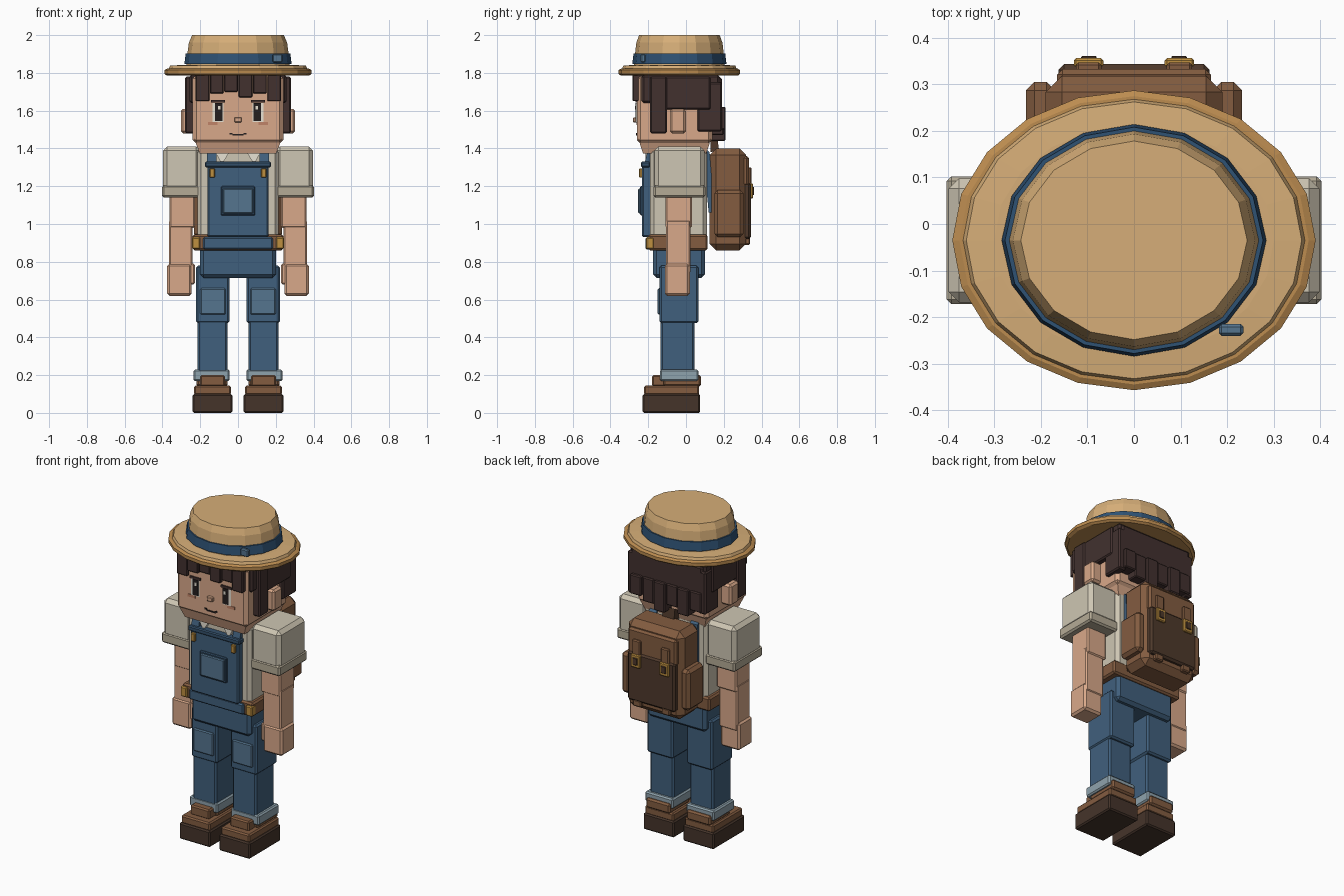
import bpy, bmesh, math

if "Cube" in bpy.data.objects:
    bpy.data.objects.remove(bpy.data.objects["Cube"])

# ---------- helpers ----------
def mat(name, hexa):
    c = [int(hexa[i:i + 2], 16) / 255 for i in (0, 2, 4)]
    m = bpy.data.materials.new(name)
    m.diffuse_color = [((v + .055) / 1.055) ** 2.4 if v > .04 else v / 12.92 for v in c] + [1]
    m.use_nodes = True
    m.node_tree.nodes["Principled BSDF"].inputs["Base Color"].default_value = m.diffuse_color
    return m

SKIN = mat("skin", "D9A98A"); SKIN_D = mat("skin_shade", "C08468")
HAIR = mat("hair", "42312F"); STRAW = mat("straw", "D6AE78"); STRAW_D = mat("straw_edge", "BC8C50")
BAND = mat("hat_band", "2F5274"); DENIM = mat("denim", "40607D"); DENIM_L = mat("denim_light", "55758F")
DENIM_D = mat("denim_dark", "34506B"); TURN = mat("turn_up", "8FA3AD")
SHIRT = mat("shirt", "CEC6B3"); SHIRT_D = mat("shirt_hem", "B5AB96"); WHITE = mat("white", "E8E2D4")
LEATHER = mat("leather", "835C40"); LEATHER_D = mat("dark_leather", "4E392B")
SOLE = mat("sole", "45342A"); GOLD = mat("brass", "BF9040"); DARK = mat("dark", "241E1E")

def finish(name, bm, material, mirror):
    bmesh.ops.recalc_face_normals(bm, faces=bm.faces)
    me = bpy.data.meshes.new(name)
    bm.to_mesh(me); bm.free()
    me.materials.append(material)
    ob = bpy.data.objects.new(name, me)
    bpy.context.collection.objects.link(ob)
    if mirror:
        ob.modifiers.new("mirror", 'MIRROR').use_axis[0] = True
    return ob

def box(name, x, y, z, material, bevel=0, mirror=False, low=1, high=1):
    """Box from ranges; low/high scale the bottom/top face about its centre."""
    bm = bmesh.new()
    bmesh.ops.create_cube(bm, size=1)
    cx, cy, cz = [(r[0] + r[1]) / 2 for r in (x, y, z)]
    for v in bm.verts:
        k = high if v.co.z > 0 else low
        v.co = (cx + v.co.x * (x[1] - x[0]) * k, cy + v.co.y * (y[1] - y[0]) * k,
                cz + v.co.z * (z[1] - z[0]))
    if bevel:
        bmesh.ops.bevel(bm, geom=bm.edges[:], offset=bevel, segments=1, affect='EDGES')
    return finish(name, bm, material, mirror)

def sym(name, w, *a, **k):
    return box(name, (-w, w), *a, **k)

def pair(name, *a, **k):
    return box(name, *a, mirror=True, **k)

def prism(name, pts, axis, a, b, material, mirror=False):
    """Extrude a flat outline along x (points y,z) or y (points x,z)."""
    bm = bmesh.new()
    place = (lambda p, t: (t, p[0], p[1])) if axis == 'x' else (lambda p, t: (p[0], t, p[1]))
    A = [bm.verts.new(place(p, a)) for p in pts]
    B = [bm.verts.new(place(p, b)) for p in pts]
    bm.faces.new(A); bm.faces.new(B)
    for i in range(len(pts)):
        j = (i + 1) % len(pts)
        bm.faces.new((A[i], A[j], B[j], B[i]))
    return finish(name, bm, material, mirror)

def lathe(name, prof, n, squash, material, cy=-.035):
    """Elliptical stack of rings (radius, z), capped at both ends."""
    bm = bmesh.new()
    rings = [[bm.verts.new((r * math.cos(t), cy + r * squash * math.sin(t), z))
              for t in (2 * math.pi * i / n for i in range(n))] for r, z in prof]
    for p, q in zip(rings, rings[1:]):
        for i in range(n):
            j = (i + 1) % n
            bm.faces.new((p[i], p[j], q[j], q[i]))
    bm.faces.new(rings[0]); bm.faces.new(rings[-1])
    return finish(name, bm, material, False)

# ---------- boots ----------
pair("boot_sole", (.03, .24), (-.23, .075), (0, .1), SOLE, bevel=.008)
pair("boot_upper", (.038, .232), (-.222, .07), (.095, .145), LEATHER, bevel=.008)
pair("boot_tongue", (.07, .2), (-.18, -.06), (.14, .2), LEATHER, bevel=.008)
pair("boot_shaft", (.055, .22), (-.12, .08), (.14, .2), LEATHER, bevel=.01)

# ---------- legs ----------
pair("trouser_turn_up", (.045, .235), (-.137, .065), (.168, .23), TURN, bevel=.008)
pair("lower_leg", (.055, .215), (-.135, .045), (.2, .52), DENIM, bevel=.01)
pair("upper_leg", (.045, .222), (-.14, .065), (.475, .78), DENIM, bevel=.01)
pair("knee_patch", (.065, .2), (-.15, -.13), (.52, .66), DENIM_L, bevel=.006)

# ---------- hips and belt ----------
sym("hips", .2, (-.175, .1), (.715, .93), DENIM, bevel=.018)
sym("waist_panel", .185, (-.215, -.16), (.865, .93), DENIM, bevel=.008)
sym("belt", .24, (-.2, .115), (.86, .945), LEATHER, bevel=.01)
pair("belt_clasp", (.2, .243), (-.213, -.17), (.868, .93), GOLD, bevel=.006)

# ---------- torso ----------
sym("shirt_body", .215, (-.19, .11), (.92, 1.4), SHIRT, bevel=.02)
sym("overall_bib", .162, (-.232, -.18), (.93, 1.32), DENIM, bevel=.008)
sym("bib_hem", .175, (-.238, -.19), (1.3, 1.33), DENIM_D, bevel=.006)
sym("bib_pocket_border", .09, (-.243, -.22), (1.045, 1.2), DENIM_D, bevel=.005)
sym("bib_pocket", .08, (-.253, -.23), (1.055, 1.188), DENIM_L, bevel=.005)
pair("bib_buckle", (.122, .15), (-.248, -.225), (1.245, 1.295), GOLD, bevel=.004)
prism("overall_strap", [(-.225, 1.3), (-.205, 1.38), (-.17, 1.412), (.09, 1.412), (.125, 1.38),
      (.15, 1.06), (.12, 1.06), (.09, 1.385), (-.17, 1.385), (-.19, 1.3)],
      'x', .115, .165, DENIM, True)
sym("neck", .11, (-.14, .06), (1.33, 1.42), SKIN)
prism("collar_point", [(.04, 1.39), (.125, 1.39), (.085, 1.315)], 'y', -.215, -.18, WHITE, True)

# ---------- arms ----------
pair("sleeve", (.2, .398), (-.168, .098), (1.18, 1.41), SHIRT, bevel=.022)
pair("sleeve_cuff", (.2, .402), (-.172, .102), (1.14, 1.205), SHIRT_D, bevel=.01)
pair("upper_arm", (.228, .362), (-.108, .032), (.98, 1.17), SKIN, bevel=.008)
pair("forearm", (.24, .365), (-.105, .025), (.74, 1.02), SKIN, bevel=.008)
pair("hand", (.245, .375), (-.112, .02), (.62, .79), SKIN, bevel=.012)
pair("thumb", (.228, .26), (-.105, -.05), (.68, .79), SKIN, bevel=.008)

# ---------- head and face ----------
sym("head", .24, (-.26, .14), (1.425, 1.79), SKIN, bevel=.02)
sym("chin", .232, (-.252, .132), (1.372, 1.45), SKIN, low=.87)
pair("ear", (.23, .303), (-.085, 0), (1.48, 1.61), SKIN, bevel=.012)
pair("eye_white", (.078, .136), (-.264, -.25), (1.54, 1.64), WHITE)
pair("iris", (.083, .122), (-.268, -.25), (1.545, 1.64), DARK)
pair("eye_glint", (.092, .106), (-.271, -.26), (1.605, 1.625), WHITE)
pair("eyebrow", (.07, .142), (-.268, -.25), (1.642, 1.656), HAIR)
pair("cheek", (.108, .16), (-.263, -.25), (1.523, 1.54), SKIN_D)
sym("nose", .019, (-.28, -.25), (1.538, 1.565), SKIN, bevel=.004)
sym("mouth", .03, (-.264, -.25), (1.468, 1.476), DARK)
pair("mouth_corner", (.03, .044), (-.264, -.25), (1.474, 1.483), DARK)

# ---------- hair ----------
sym("hair_cap", .258, (-.235, .18), (1.64, 1.79), HAIR, bevel=.012)
sym("hair_back", .245, (.1, .19), (1.56, 1.78), HAIR, bevel=.012)
for i, low in enumerate((1.65, 1.69, 1.7, 1.67, 1.69, 1.65)):
    x = -.225 + i * .076
    d = .008 * (i % 2)
    box(f"fringe_lock_{i + 1}", (x, x + .073), (-.275 - d, -.22), (low, 1.79), HAIR, bevel=.005)
pair("side_lock", (.225, .28), (-.19, -.1), (1.48, 1.78), HAIR, bevel=.008)
pair("hair_side", (.225, .272), (-.11, .13), (1.605, 1.78), HAIR, bevel=.008)
pair("hair_rear_side", (.215, .265), (.06, .19), (1.49, 1.75), HAIR, bevel=.008)
for i, low in enumerate((1.5, 1.46, 1.49, 1.44, 1.47, 1.5)):
    x = -.24 + i * .08
    box(f"nape_lock_{i + 1}", (x, x + .076), (.12, .2 + .01 * (i % 2)), (low, 1.62), HAIR, bevel=.006)

# ---------- hat ----------
lathe("hat_brim_edge", [(.375, 1.785), (.39, 1.795), (.39, 1.815), (.375, 1.822)], 20, .825, STRAW_D)
lathe("hat_brim", [(.37, 1.815), (.36, 1.838), (.3, 1.842)], 20, .825, STRAW)
lathe("hat_crown", [(.275, 1.83), (.268, 1.9), (.26, 1.96), (.243, 2.0)], 16, .877, STRAW)
lathe("hat_ribbon", [(.284, 1.848), (.277, 1.902)], 16, .877, BAND)
box("ribbon_clip", (.182, .235), (-.24, -.215), (1.855, 1.9), DENIM_L, bevel=.006)

# ---------- backpack ----------
sym("backpack_body", .19, (.125, .318), (.86, 1.4), LEATHER, bevel=.035)
pair("backpack_side_pocket", (.17, .232), (.15, .305), (.93, 1.18), LEATHER, bevel=.018)
sym("backpack_flap", .162, (.3, .343), (.92, 1.22), LEATHER_D, bevel=.012)
sym("backpack_lid", .165, (.28, .333), (1.2, 1.36), LEATHER, bevel=.012)
pair("backpack_strap", (.07, .125), (.3, .347), (1.16, 1.3), LEATHER, bevel=.006)
pair("backpack_buckle", (.066, .129), (.335, .356), (1.135, 1.215), GOLD, bevel=.005)
pair("buckle_centre", (.08, .114), (.34, .361), (1.153, 1.197), LEATHER_D, bevel=.003)
pair("backpack_bottom_strap", (.07, .125), (.3, .34), (.89, .93), LEATHER, bevel=.006)
prism("backpack_loop", [(.13, 1.38), (.13, 1.44), (.165, 1.46), (.175, 1.39)], 'x', -.04, .04, LEATHER_D)
